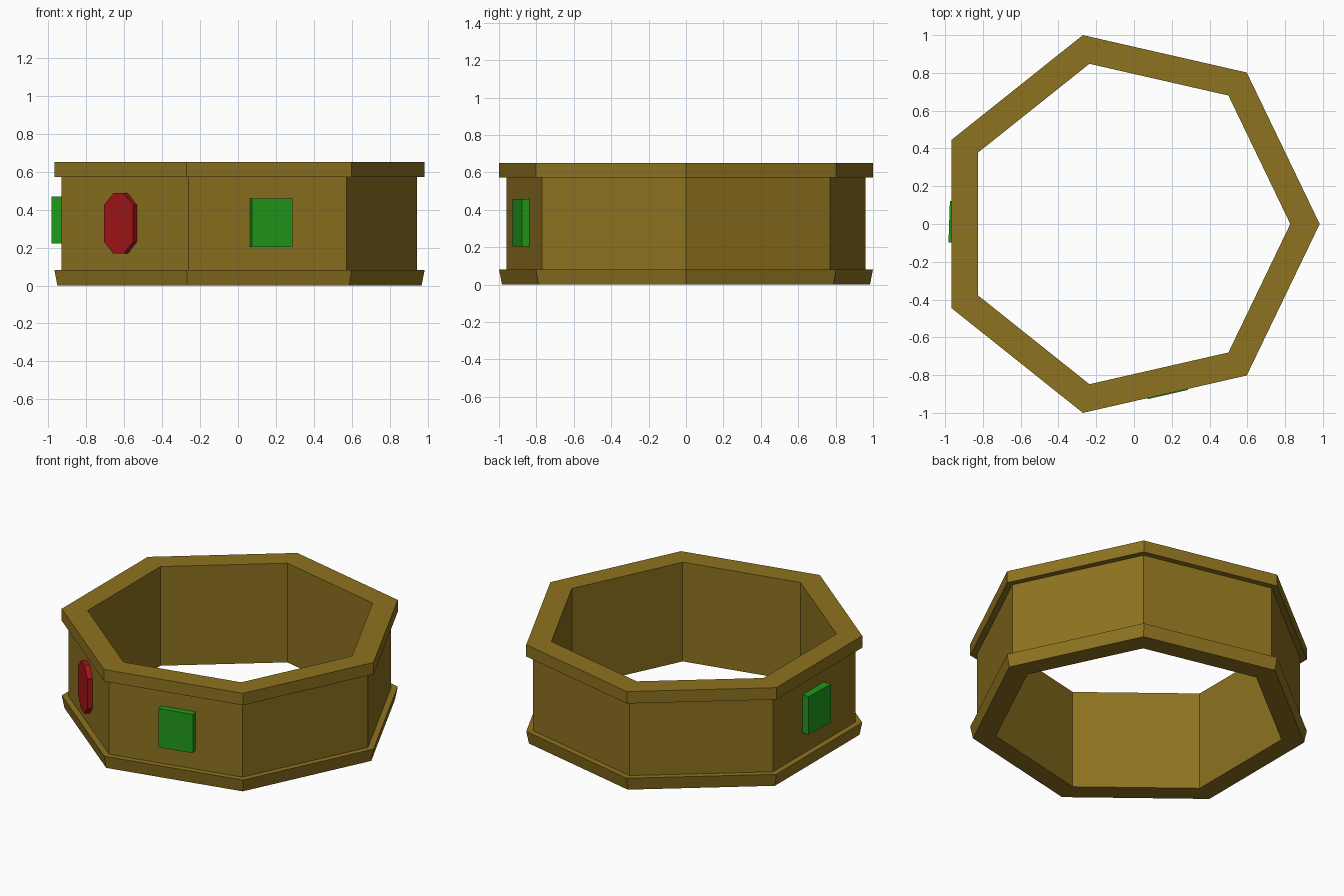
import bpy, bmesh, math
from mathutils import Matrix

if "Cube" in bpy.data.objects:
    bpy.data.objects.remove(bpy.data.objects["Cube"])

SIDES = 7
CX = -0.0425                       # ring axis; the side gem evens out the bounds
WALL_R = 0.985
APOTHEM = WALL_R * math.cos(math.pi / SIDES)


def material(name, rgb):
    m = bpy.data.materials.new(name)
    m.diffuse_color = (*rgb, 1)
    m.use_nodes = True
    m.node_tree.nodes["Principled BSDF"].inputs["Base Color"].default_value = m.diffuse_color
    return m


def finish(name, bm, mat):
    bmesh.ops.recalc_face_normals(bm, faces=bm.faces[:])
    me = bpy.data.meshes.new(name)
    bm.to_mesh(me)
    bm.free()
    me.materials.append(mat)
    ob = bpy.data.objects.new(name, me)
    bpy.context.collection.objects.link(ob)
    return ob


def band(name, profile, mat):
    """Sweep a closed (radius, z) profile around a seven-sided ring."""
    bm = bmesh.new()
    loops = []
    for i in range(SIDES):
        a = 2 * math.pi * i / SIDES
        loops.append([bm.verts.new((CX + r * math.cos(a), r * math.sin(a), z))
                      for r, z in profile])
    n = len(profile)
    for i in range(SIDES):
        p, q = loops[i], loops[(i + 1) % SIDES]
        for j in range(n):
            k = (j + 1) % n
            bm.faces.new((p[j], q[j], q[k], p[k]))
    return finish(name, bm, mat)


def gem(name, outline, angle, shift, z, out, mat, tilt=0):
    """Flat prism set into the wall facing the given angle in degrees."""
    bm = bmesh.new()
    back = -0.03
    face = bm.faces.new([bm.verts.new((back, u, v)) for u, v in outline])
    ext = bmesh.ops.extrude_face_region(bm, geom=[face], use_keep_orig=True)
    moved = [g for g in ext["geom"] if isinstance(g, bmesh.types.BMVert)]
    bmesh.ops.translate(bm, verts=moved, vec=(out - back, 0, 0))
    place = (Matrix.Translation((CX, 0, z))
             @ Matrix.Rotation(math.radians(angle), 4, 'Z')
             @ Matrix.Translation((APOTHEM, shift, 0))
             @ Matrix.Rotation(math.radians(tilt), 4, 'Z'))
    bmesh.ops.transform(bm, matrix=place, verts=bm.verts[:])
    return finish(name, bm, mat)


def rectangle(w, h):
    return [(-w, -h), (w, -h), (w, h), (-w, h)]


def octagon(w, h, c):
    return [(-w + c, -h), (w - c, -h), (w, -h + c), (w, h - c),
            (w - c, h), (-w + c, h), (-w, h - c), (-w, -h + c)]


gold = material("gold", (0.27, 0.17, 0.014))
green = material("green", (0.015, 0.32, 0.01))
red = material("red", (0.38, 0.008, 0.009))

# Ring with a flared foot band and a straight top band
band("ring_band", [(0.87, 0), (1.009, 0), (1.0257, 0.082), (WALL_R, 0.082),
                   (WALL_R, 0.572), (1.0257, 0.572), (1.0257, 0.65),
                   (0.87, 0.65)], gold)

# Gems on three neighbouring walls
step = 360 / SIDES
gem("green_gem_left", rectangle(0.11, 0.125), 180, -0.01, 0.345, 0.0485, green, tilt=-2)
gem("red_gem", octagon(0.0975, 0.159, 0.062), 180 + step, -0.0165, 0.327, 0.033, red)
gem("green_gem_front", rectangle(0.11, 0.127), 180 + 2 * step, 0.016, 0.331, 0.042, green)
